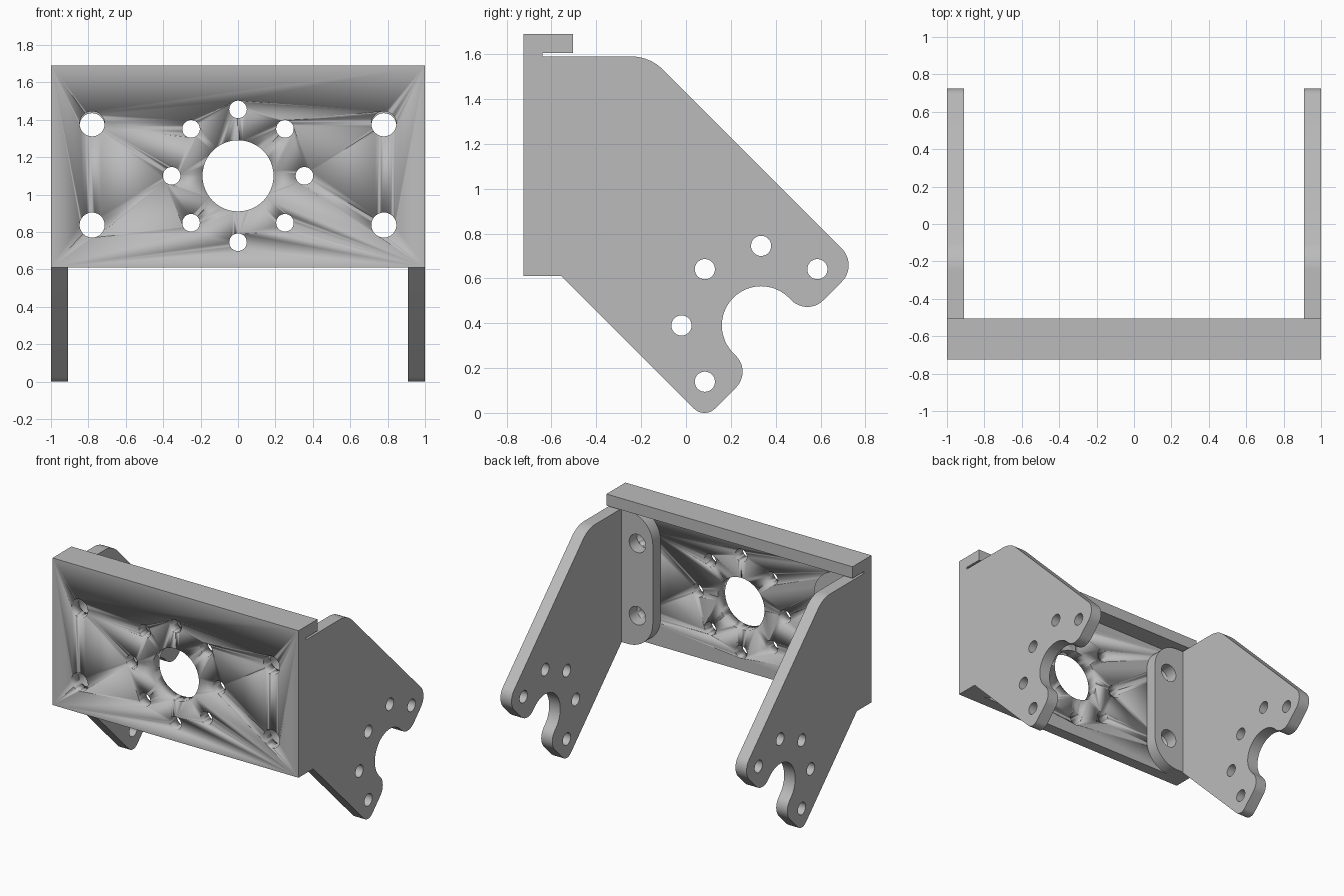
import bpy, bmesh
from math import cos, sin, pi, sqrt
from mathutils import Matrix, Vector

cube = bpy.data.objects.get("Cube")
if cube:
    bpy.data.objects.remove(cube, do_unlink=True)

grey = bpy.data.materials.new("light_grey_metal")
grey.use_nodes = True
GREY = (0.5, 0.5, 0.5, 1)
grey.diffuse_color = GREY
grey.node_tree.nodes["Principled BSDF"].inputs["Base Color"].default_value = GREY

# Profile plane to world: columns are profile x, profile y, extrusion
FRONT = Matrix(((1, 0, 0), (0, 0, -1), (0, 1, 0))).to_4x4()
SIDE = Matrix(((0, 0, 1), (1, 0, 0), (0, 1, 0))).to_4x4()


def circle(cx, cy, r, n=32):
    return [(cx + r * cos(2 * pi * i / n), cy + r * sin(2 * pi * i / n)) for i in range(n)]


def rounded(corners, steps=12):
    """Polygon from (x, y, radius) corners, with filleted corners."""
    pts = []
    for i, (x, y, r) in enumerate(corners):
        p = Vector((x, y))
        if r == 0:
            pts.append((x, y))
            continue
        a = (Vector(corners[i - 1][:2]) - p).normalized()
        b = (Vector(corners[(i + 1) % len(corners)][:2]) - p).normalized()
        half = a.angle(b) / 2
        centre = p + (a + b).normalized() * r / sin(half)
        start = p + a * r * cos(half) / sin(half) - centre
        end = p + b * r * cos(half) / sin(half) - centre
        turn = pi - 2 * half
        for k in range(steps + 1):
            t = k / steps
            v = (start * sin((1 - t) * turn) + end * sin(t * turn)) / sin(turn)
            pts.append(tuple(centre + v))
    return pts


def plate(name, loops, lo, hi, frame):
    """Fill outline and hole loops, extruded between lo and hi along the frame's depth axis."""
    curve = bpy.data.curves.new(name, "CURVE")
    curve.dimensions = "2D"
    curve.fill_mode = "BOTH"
    curve.extrude = (hi - lo) / 2
    for loop in loops:
        spline = curve.splines.new("POLY")
        spline.points.add(len(loop) - 1)
        for point, (x, y) in zip(spline.points, loop):
            point.co = (x, y, 0, 1)
        spline.use_cyclic_u = True
    temp = bpy.data.objects.new(name + "_curve", curve)
    bpy.context.collection.objects.link(temp)
    bpy.context.view_layer.update()
    mesh = bpy.data.meshes.new_from_object(temp.evaluated_get(bpy.context.evaluated_depsgraph_get()))
    bpy.data.objects.remove(temp, do_unlink=True)
    mid = (lo + hi) / 2
    shift = Vector((mid, 0, 0)) if frame is SIDE else Vector((0, mid, 0))
    bm = bmesh.new()
    bm.from_mesh(mesh)
    bm.transform(Matrix.Translation(shift) @ frame)
    bmesh.ops.remove_doubles(bm, verts=bm.verts, dist=0.0001)
    bmesh.ops.recalc_face_normals(bm, faces=bm.faces)
    bm.to_mesh(mesh)
    bm.free()
    mesh.materials.clear()
    mesh.materials.append(grey)
    obj = bpy.data.objects.new(name, mesh)
    bpy.context.collection.objects.link(obj)
    bpy.ops.object.select_all(action="DESELECT")
    obj.select_set(True)
    bpy.context.view_layer.objects.active = obj
    bpy.ops.object.shade_smooth_by_angle(angle=pi / 6)
    return obj


FACE, BACK, FLANGE_BACK, LIP_BACK = -0.725, -0.64, -0.55, -0.505
BOTTOM, SHOULDER, LIP, TOP = 0.61, 1.59, 1.605, 1.69

# Mounting plate with a top lip, drilled for the centre bore, bolt circle and corner bolts
section = [(FACE, BOTTOM), (BACK, BOTTOM), (BACK, LIP), (LIP_BACK, LIP), (LIP_BACK, TOP), (FACE, TOP)]
front = plate("mounting_plate", [section], -1, 1, SIDE)
drills = [circle(0, 1.1, 0.19, 48)]
drills += [circle(0.355 * cos(k * pi / 4), 1.1 + 0.355 * sin(k * pi / 4), 0.047) for k in range(8)]
drills += [circle(x, z, 0.067) for x in (-0.78, 0.78) for z in (0.837, 1.378)]
cutter = plate("drill_cutter", drills, FACE - 0.05, BACK + 0.05, FRONT)
cutter.hide_render = True
cutter.hide_viewport = True
drill = front.modifiers.new("drilled_holes", "BOOLEAN")
drill.operation = "DIFFERENCE"
drill.solver = "EXACT"
drill.object = cutter
front.modifiers.move(len(front.modifiers) - 1, 0)

# Side arm outline: diagonal plate whose lower edge has a round-ended slot
cy, cz, slot = 0.335, 0.39, 0.175
edge = 0.11                      # lower edge is the line y - z = edge
reach = (edge - (cy - cz)) / 2   # slot side length along each axis
d = slot / sqrt(2)


def on_edge(total, r):
    return ((total + edge) / 2, (total - edge) / 2, r)


arm = rounded([
    (BACK, BOTTOM, 0), (BACK, SHOULDER, 0),
    (1.428 - SHOULDER, SHOULDER, 0.2),
    on_edge(1.428, 0.105),
    (cy + d + reach, cz + d - reach, 0.1),
    (cy, cz + 2 * d, slot), (cy - 2 * d, cz, slot),
    (cy - d + reach, cz - d - reach, 0.1),
    on_edge(0.055, 0.066),
    (0.055 - BOTTOM, BOTTOM, 0)])
arm_holes = [circle(cy + 0.355 * cos(k * pi / 4), cz + 0.355 * sin(k * pi / 4), 0.045)
             for k in range(1, 6)]

# Arms and their bolted inner flanges, one pair per side
for side, s in (("left", 1), ("right", -1)):
    plate(side + "_arm", [arm] + arm_holes, *sorted((s * 0.91, s)), SIDE)
    tab = rounded([(s * 0.91, BOTTOM, 0), (s * 0.655, BOTTOM, 0.2),
                   (s * 0.655, SHOULDER, 0.2), (s * 0.91, SHOULDER, 0)])
    bolts = [circle(s * 0.78, z, 0.067) for z in (0.837, 1.368)]
    plate(side + "_flange", [tab] + bolts, BACK, FLANGE_BACK, FRONT)
